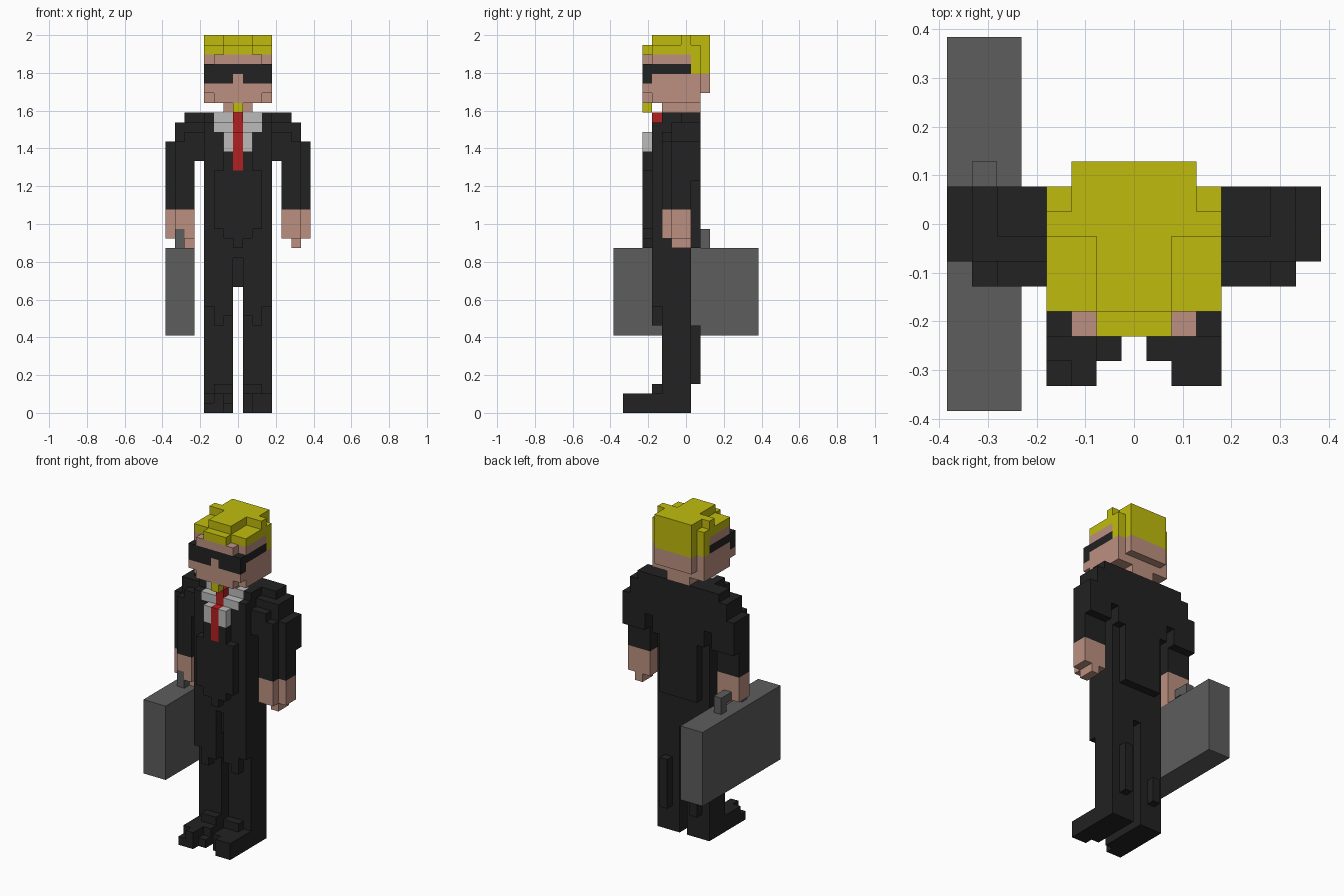
import bpy
import bmesh
from mathutils import Vector

UNIT = 2 / 39                      # edge of one block
MIDDLE = 7.5                       # half the width of the block grid

cube = bpy.data.objects.get("Cube")
if cube:
    bpy.data.objects.remove(cube, do_unlink=True)


def make_material(name, rgb):
    material = bpy.data.materials.new(name)
    material.use_nodes = True
    material.diffuse_color = (*rgb, 1)
    shader = material.node_tree.nodes["Principled BSDF"]
    shader.inputs["Base Color"].default_value = (*rgb, 1)
    return material


SUIT = make_material("suit_black", (.016, .016, .016))
SKIN = make_material("skin", (.50, .28, .215))
HAIR = make_material("blond_hair", (.53, .50, .004))
TIE = make_material("red_tie", (.45, .014, .014))
SHIRT = make_material("shirt_grey", (.5, .5, .5))
CASE = make_material("case_grey", (.11, .11, .11))


class BlockPart:
    """Collects block cells and skins only their outer faces."""

    def __init__(self, name):
        self.name = name
        self.cells = {}

    def box(self, x, y, z, color, mirror=False):
        for i in range(*x):
            for j in range(*y):
                for k in range(*z):
                    self.cells[i, j, k] = color
                    if mirror:
                        self.cells[14 - i, j, k] = color

    def cut(self, x, y, z):
        for i in range(*x):
            for j in range(*y):
                for k in range(*z):
                    self.cells.pop((i, j, k), None)

    def build(self):
        mesh = bpy.data.meshes.new(self.name)
        used = list(dict.fromkeys(self.cells.values()))
        for material in used:
            mesh.materials.append(material)
        bm = bmesh.new()
        offset = Vector((MIDDLE, MIDDLE, 0))
        for cell, color in self.cells.items():
            center = Vector(cell) + Vector((.5, .5, .5)) - offset
            for axis in range(3):
                for sign in (-1, 1):
                    neighbour = list(cell)
                    neighbour[axis] += sign
                    if tuple(neighbour) in self.cells:
                        continue
                    normal, side = Vector(), Vector()
                    normal[axis] = sign / 2
                    side[(axis + 1) % 3] = .5
                    up = normal.cross(side) * 2
                    corners = (-side - up, side - up, side + up, up - side)
                    face = bm.faces.new([bm.verts.new((center + normal + c) * UNIT)
                                         for c in corners])
                    face.material_index = used.index(color)
        bmesh.ops.remove_doubles(bm, verts=bm.verts, dist=UNIT / 100)
        bm.to_mesh(mesh)
        bm.free()
        obj = bpy.data.objects.new(self.name, mesh)
        bpy.context.collection.objects.link(obj)


# Head with rounded chin and back corners
head = BlockPart("head")
head.box(x=(4, 11), y=(3, 9), z=(33, 36), color=SKIN)
head.box(x=(4, 11), y=(4, 9), z=(32, 38), color=SKIN)
head.box(x=(5, 10), y=(9, 10), z=(33, 38), color=SKIN)
head.box(x=(5, 10), y=(3, 4), z=(32, 37), color=SKIN)
head.box(x=(6, 9), y=(5, 9), z=(31, 32), color=SKIN)
# Dark glasses with temples and a nose gap
head.box(x=(4, 11), y=(3, 4), z=(34, 36), color=SUIT)
head.box(x=(4, 11), y=(4, 8), z=(35, 36), color=SUIT)
head.box(x=(7, 8), y=(3, 4), z=(34, 35), color=SKIN)
# Hair cap, fringe, back of the head and chin tuft
head.box(x=(4, 11), y=(4, 9), z=(37, 38), color=HAIR)
head.box(x=(4, 11), y=(8, 9), z=(35, 38), color=HAIR)
head.box(x=(5, 10), y=(9, 10), z=(35, 39), color=HAIR)
head.box(x=(6, 9), y=(3, 4), z=(37, 38), color=HAIR)
head.box(x=(6, 9), y=(4, 9), z=(38, 39), color=HAIR)
head.box(x=(4, 11), y=(7, 8), z=(38, 39), color=HAIR)
head.box(x=(5, 10), y=(8, 9), z=(38, 39), color=HAIR)
head.box(x=(7, 8), y=(3, 4), z=(31, 32), color=HAIR)
head.build()

# Jacket
jacket = BlockPart("jacket")
jacket.box(x=(4, 11), y=(5, 8), z=(16, 31), color=SUIT)
jacket.box(x=(4, 11), y=(4, 5), z=(16, 30), color=SUIT)
jacket.box(x=(4, 11), y=(8, 9), z=(24, 31), color=SUIT)
jacket.box(x=(5, 10), y=(8, 9), z=(17, 24), color=SUIT)
jacket.box(x=(6, 9), y=(3, 4), z=(18, 29), color=SUIT)
jacket.box(x=(5, 10), y=(3, 4), z=(19, 25), color=SUIT)
jacket.box(x=(7, 8), y=(3, 4), z=(17, 18), color=SUIT)
# Shirt front and tie
jacket.box(x=(5, 10), y=(5, 6), z=(30, 31), color=SHIRT)
jacket.box(x=(5, 10), y=(4, 5), z=(29, 30), color=SHIRT)
jacket.box(x=(6, 9), y=(3, 4), z=(27, 29), color=SHIRT)
jacket.box(x=(7, 8), y=(4, 5), z=(29, 31), color=TIE)
jacket.box(x=(7, 8), y=(3, 4), z=(25, 29), color=TIE)
jacket.build()

# Sleeves with stepped shoulders
sleeves = BlockPart("sleeves")
sleeves.box(x=(2, 4), y=(7, 9), z=(30, 31), color=SUIT, mirror=True)
sleeves.box(x=(1, 4), y=(6, 9), z=(28, 30), color=SUIT, mirror=True)
sleeves.box(x=(2, 4), y=(5, 6), z=(28, 29), color=SUIT, mirror=True)
sleeves.box(x=(3, 4), y=(5, 9), z=(26, 28), color=SUIT, mirror=True)
sleeves.box(x=(1, 3), y=(5, 8), z=(21, 28), color=SUIT, mirror=True)
sleeves.box(x=(0, 1), y=(6, 8), z=(21, 28), color=SUIT, mirror=True)
sleeves.box(x=(0, 3), y=(8, 9), z=(24, 28), color=SUIT, mirror=True)
sleeves.build()

# Hands: the right one wraps the case handle
left_hand = BlockPart("left_hand")
left_hand.box(x=(12, 15), y=(5, 8), z=(18, 21), color=SKIN)
left_hand.box(x=(13, 14), y=(6, 8), z=(17, 18), color=SKIN)
left_hand.cut(x=(14, 15), y=(5, 6), z=(18, 21))
left_hand.build()

right_hand = BlockPart("right_hand")
right_hand.box(x=(0, 3), y=(5, 8), z=(18, 21), color=SKIN)
right_hand.box(x=(2, 3), y=(6, 8), z=(17, 18), color=SKIN)
right_hand.cut(x=(1, 2), y=(5, 8), z=(18, 19))
right_hand.cut(x=(0, 1), y=(5, 6), z=(18, 21))
right_hand.build()

# Trousers: thighs, calves and the closed crotch
trousers = BlockPart("trousers")
trousers.box(x=(4, 7), y=(5, 8), z=(2, 16), color=SUIT, mirror=True)
trousers.box(x=(4, 7), y=(4, 5), z=(11, 16), color=SUIT, mirror=True)
trousers.box(x=(5, 6), y=(4, 5), z=(9, 11), color=SUIT, mirror=True)
trousers.box(x=(6, 7), y=(4, 5), z=(10, 11), color=SUIT, mirror=True)
trousers.box(x=(7, 8), y=(5, 8), z=(13, 16), color=SUIT)
trousers.box(x=(5, 6), y=(8, 9), z=(3, 6), color=SUIT, mirror=True)
trousers.box(x=(9, 10), y=(8, 9), z=(6, 9), color=SUIT)
trousers.build()

# Shoes
shoes = BlockPart("shoes")
shoes.box(x=(4, 7), y=(2, 8), z=(0, 2), color=SUIT, mirror=True)
shoes.box(x=(4, 6), y=(1, 2), z=(0, 2), color=SUIT, mirror=True)
shoes.box(x=(5, 7), y=(4, 5), z=(2, 3), color=SUIT, mirror=True)
shoes.cut(x=(4, 5), y=(1, 2), z=(1, 2))
shoes.cut(x=(6, 7), y=(2, 3), z=(1, 2))
shoes.build()

# Carried case and its looped handle
case = BlockPart("briefcase")
case.box(x=(0, 3), y=(0, 15), z=(8, 17), color=CASE)
case.build()

handle = BlockPart("case_handle")
handle.box(x=(1, 2), y=(5, 10), z=(17, 19), color=CASE)
handle.cut(x=(1, 2), y=(6, 9), z=(17, 18))
handle.build()
